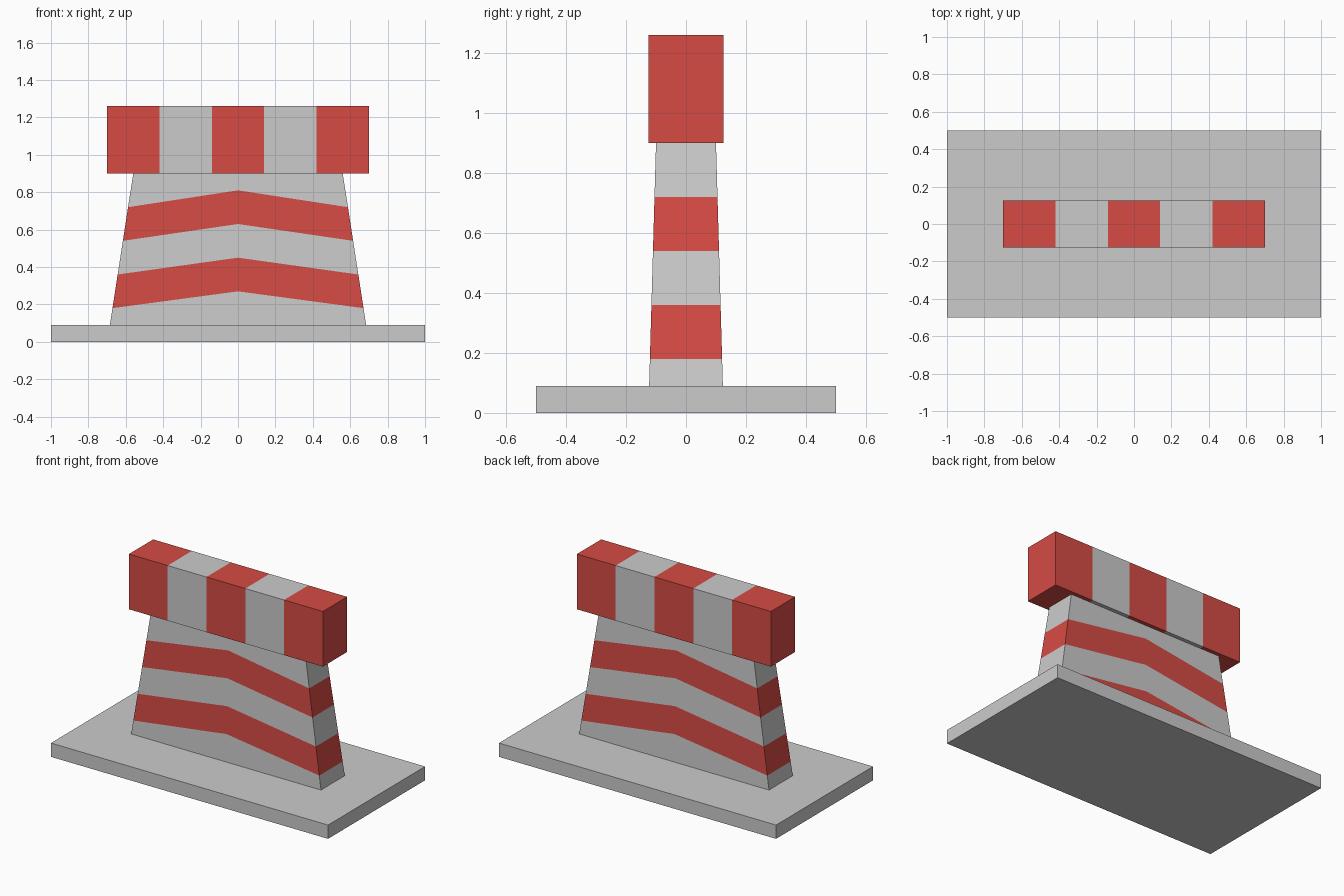
import bpy
import bmesh

cube = bpy.data.objects.get("Cube")
if cube:
    bpy.data.objects.remove(cube, do_unlink=True)


def make_material(name, color):
    mat = bpy.data.materials.new(name)
    mat.use_nodes = True
    mat.diffuse_color = color
    mat.node_tree.nodes["Principled BSDF"].inputs["Base Color"].default_value = color
    return mat


GREY = make_material("light_grey", (0.6, 0.6, 0.6, 1))
RED = make_material("warning_red", (0.67, 0.07, 0.058, 1))


def loft(name, rings, colors):
    """Skin a stack of rings, one material index per band, and cap both ends."""
    bm = bmesh.new()
    loops = [[bm.verts.new(p) for p in ring] for ring in rings]
    count = len(loops[0])
    for lower, upper, color in zip(loops, loops[1:], colors):
        for i in range(count):
            j = (i + 1) % count
            bm.faces.new((lower[i], lower[j], upper[j], upper[i])).material_index = color
    bm.faces.new(loops[0][::-1]).material_index = colors[0]
    bm.faces.new(loops[-1]).material_index = colors[-1]
    bmesh.ops.recalc_face_normals(bm, faces=bm.faces)
    mesh = bpy.data.meshes.new(name)
    bm.to_mesh(mesh)
    bm.free()
    mesh.materials.append(GREY)
    mesh.materials.append(RED)
    obj = bpy.data.objects.new(name, mesh)
    bpy.context.collection.objects.link(obj)
    return obj


# Flat base slab
def slab_ring(z):
    return [(-1, -0.5, z), (1, -0.5, z), (1, 0.5, z), (-1, 0.5, z)]


BASE_TOP, BODY_TOP, BAR_TOP = 0.09, 0.9, 1.26
loft("base_slab", [slab_ring(0), slab_ring(BASE_TOP)], [0])


# Tapered body with chevron bands that peak along the centre line
def body_ring(z, peak):
    def half_size(height):
        t = (height - BASE_TOP) / (BODY_TOP - BASE_TOP)
        return 0.685 - 0.125 * t, 0.123 - 0.023 * t
    w, d = half_size(z)
    mid = half_size(z + peak)[1]
    return [(-w, -d, z), (0, -mid, z + peak), (w, -d, z),
            (w, d, z), (0, mid, z + peak), (-w, d, z)]


band_rings = [body_ring(0.18 * k, 0.09) for k in range(1, 5)]
loft("tapered_body",
     [body_ring(BASE_TOP, 0)] + band_rings + [body_ring(BODY_TOP, 0)],
     [0, 1, 0, 1, 0])


# Striped top bar, built along x
def bar_ring(x):
    return [(x, -0.125, BODY_TOP), (x, 0.125, BODY_TOP),
            (x, 0.125, BAR_TOP), (x, -0.125, BAR_TOP)]


loft("striped_bar", [bar_ring(-0.7 + 0.28 * k) for k in range(6)], [1, 0, 1, 0, 1])
